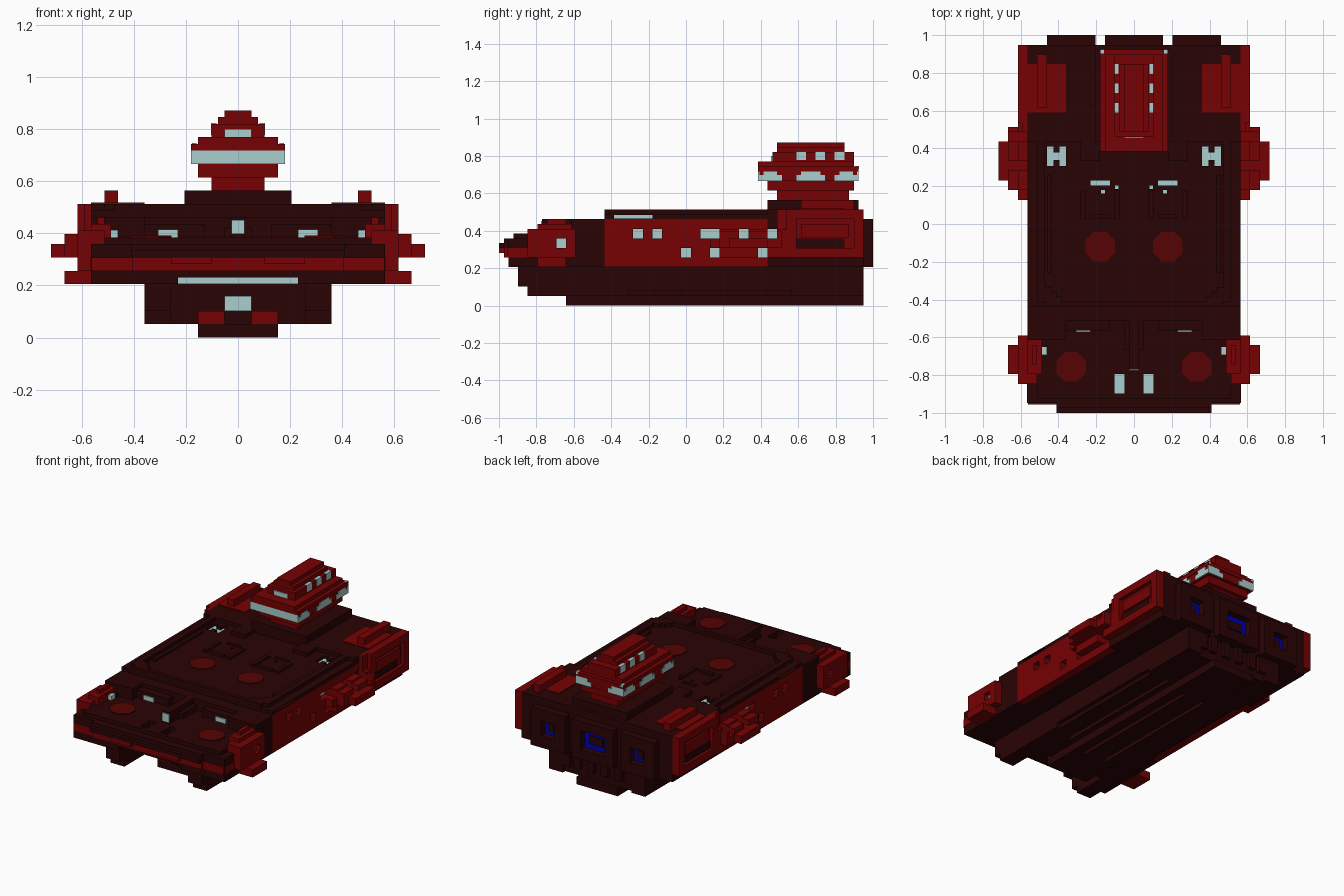
import bpy, math

cube = bpy.data.objects.get("Cube")
if cube:
    bpy.data.objects.remove(cube)

V = 2 / 78       # one grid cell
T = 0.25         # plate thickness in cells


def material(name, r, g, b):
    m = bpy.data.materials.new(name)
    m.use_nodes = True
    m.diffuse_color = (r, g, b, 1)
    m.node_tree.nodes["Principled BSDF"].inputs["Base Color"].default_value = (r, g, b, 1)
    return m


DARK = material("dark maroon", .023, .001, .0012)
RED = material("hull red", .18, .0005, .001)
PAD = material("pad red", .095, .001, .001)
GLASS = material("pale glass", .4, .62, .62)
BLUE = material("engine blue", .0, .0, .42)


def box(name, mat, x, y, z, mirror=False):
    """Axis aligned block given as ranges in cells; x mirrored if asked."""
    sides = [x, (-x[1], -x[0])] if mirror else [x]
    verts, faces = [], []
    for side in sides:
        n = len(verts)
        verts += [(a * V, b * V, c * V) for a in side for b in y for c in z]
        quads = ((0, 1, 3, 2), (4, 6, 7, 5), (0, 4, 5, 1), (2, 3, 7, 6), (0, 2, 6, 4), (1, 5, 7, 3))
        faces += [[n + i for i in q] for q in quads]
    mesh = bpy.data.meshes.new(name)
    mesh.from_pydata(verts, [], faces)
    mesh.materials.append(mat)
    ob = bpy.data.objects.new(name, mesh)
    bpy.context.collection.objects.link(ob)
    return ob


def core(name, mat, half, y, z):
    return box(name, mat, (-half, half), y, z)


def pair(name, mat, x, y, z):
    return box(name, mat, x, y, z, True)


def cut(targets, x, y, z):
    """Cut a mirrored opening into the given parts."""
    cutter = box("cutter", targets[0].data.materials[0], x, y, z, True)
    for ob in targets:
        mod = ob.modifiers.new("opening", "BOOLEAN")
        mod.operation = "DIFFERENCE"
        mod.solver = "EXACT"
        mod.object = cutter
        bpy.context.view_layer.objects.active = ob
        bpy.ops.object.modifier_apply(modifier=mod.name)
    bpy.data.objects.remove(cutter)


def frame(name, mat, x, z, y, rim, mirror=False):
    """Rectangular frame facing along y."""
    box(name + "_bottom", mat, x, y, (z[0], z[0] + rim), mirror)
    box(name + "_top", mat, x, y, (z[1] - rim, z[1]), mirror)
    inner = (z[0] + rim, z[1] - rim)
    box(name + "_inner", mat, (x[0], x[0] + rim), y, inner, mirror)
    box(name + "_outer", mat, (x[1] - rim, x[1]), y, inner, mirror)


def pad(name, x, y, z):
    for s in (-1, 1):
        bpy.ops.mesh.primitive_cylinder_add(vertices=8, radius=3.3 * V, depth=T * V,
            location=(s * x * V, y * V, (z + T / 2) * V), rotation=(0, 0, math.pi / 8))
        bpy.context.object.name = name
        bpy.context.object.data.materials.append(PAD)


# Main hull and deck
core("main_hull", DARK, 20, (-20, 37), (8, 18))
main_deck = core("main_deck", DARK, 20, (-17, 17), (18, 19))
aft_hull = core("aft_hull", DARK, 22, (17, 37), (8, 20))
pair("shoulder", DARK, (14, 22), (-24, -17), (8, 18))
side_wall = pair("side_wall", RED, (20, 22), (-17, 19), (8, 18))
deck_edge = pair("deck_edge", DARK, (20, 22), (-17, 17), (18, 19))
pair("deck_rim", DARK, (18.5, 20), (-16, 18), (19, 20))
core("front_rim", DARK, 14, (-17, -16), (19, 20))
for i in range(4):
    pair("corner_step", DARK, (14 + i, 18.5), (-17 + i, -16 + i), (19, 20))
cut([deck_edge], (20.4, 23), (-15, -7), (18.2, 18.9))
pair("rim_window", GLASS, (20.3, 20.5), (-15, -7), (18.2, 18.9))

# Raised deck ribs
pair("long_rib", DARK, (17, 18), (-10, 10), (19, 19.6))
pair("inner_rib", DARK, (3, 4), (1, 7), (19, 19.6))
pair("cross_rib", DARK, (5, 9), (1, 2), (19, 19.6))
pair("outer_rib", DARK, (10, 11), (1, 7), (19, 19.6))
pair("tower_step", DARK, (7, 11), (13, 17), (19, 20))

# Sunken deck lights: x range, y range
for x, y in (((14, 15.4), (12, 16)), ((16.6, 18), (12, 16)), ((15.4, 16.6), (13.2, 14.8)),
             ((5, 9), (8, 9)), ((3.2, 3.9), (7.2, 8)), ((6, 6.8), (6.3, 7))):
    cut([main_deck], x, y, (17.9, 20))
    pair("deck_light", GLASS, x, y, (18, 18 + T))

# Bow
bow = core("bow", DARK, 22, (-37, -20), (8, 14))
bow_deck = core("bow_deck", DARK, 20, (-36, -20), (14, 15))
core("bow_stripe", RED, 21.9, (-37 - T, -36), (10, 12))
pair("side_stripe", RED, (21.5, 22.1), (-37, -33), (10, 12))
core("bow_lip", DARK, 16, (-39, -36), (12, 13))
pair("bow_lip_red", RED, (4, 10), (-39, -37), (11, 12))
core("bow_lip_stripe", RED, 15.9, (-38, -37), (10, 12))
core("bow_upper_lip", DARK, 16, (-38, -36), (12, 14))
core("lookout", DARK, 1, (-30, -20), (15, 18))
core("lookout_window", GLASS, 1, (-30 - T, -30), (15.5, 17.6))
pair("lookout_brace", DARK, (1, 2), (-26, -20), (15, 16.5))
pair("bow_rib", DARK, (5, 14), (-22, -20), (15, 17))
pair("step_window", GLASS, (9, 12), (-22 - T, -22), (15, 16.2))
cut([bow], (-9, 9), (-38, -24), (7, 9))
core("bow_light_strip", GLASS, 9, (-24 - T, -24), (8, 9))
cut([bow, bow_deck], (2, 4), (-35, -31), (13, 17))
pair("bow_deck_window", GLASS, (2, 4), (-35, -31), (13, 13 + T))
pad("bow_pad", 13, -29.5, 15)
pad("deck_pad", 7, -4.7, 19)

# Bow gun sponsons
gun_base = pair("gun_base", RED, (20, 24), (-33, -23), (10, 16))
pair("gun_top", RED, (19, 22), (-31, -24), (14, 17))
pair("gun_shelf", DARK, (18, 19), (-26.5, -23), (15, 16))
pair("gun_barrel", RED, (22, 26), (-31, -25), (8, 10))
pair("gun_cap", RED, (20, 21), (-29, -25), (17, 18))
cut([gun_base], (22.5, 25), (-27, -25), (12, 14))
pair("gun_window", GLASS, (22.5, 22.5 + T), (-27, -25), (12, 14))
pair("gun_light", GLASS, (18, 19), (-27, -25.4), (15, 16.1))

# Midship side sponsons
sponsons = [pair("sponson_base", RED, (22, 24), (5, 21), (10, 16)),
            pair("sponson_middle", RED, (24, 26), (7, 20), (12, 15.5)),
            pair("sponson_tip", RED, (26, 28), (9, 17), (12, 14))]

# Sunken side windows: start and end along the side, lower edge
for a, b, low in ((-11, -9, 14), (-7, -5, 14), (3, 7, 14), (11, 13, 14), (17, 19, 14),
                  (-1, 1, 10), (5, 7, 10), (15, 17, 10)):
    cut([side_wall, aft_hull] + sponsons, (19.5, 29), (a, b), (low, low + 2))
    pair("side_window", GLASS, (20, 20 + T), (a, b), (low, low + 2))

# Aft side armour with a recessed panel
pair("armour_back", RED, (22, 23), (19, 37), (10, 20))
pair("armour_top", RED, (23, 24), (21, 37), (18, 20))
pair("armour_bottom", RED, (23, 24), (21, 37), (10, 12))
pair("armour_front", RED, (23, 24), (21, 23), (12, 18))
pair("armour_rear", RED, (23, 24), (35, 37), (12, 18))
pair("armour_panel", RED, (23, 23.6), (24, 34), (14.2, 17))
pair("armour_slot", DARK, (23, 23.2), (23, 33), (12, 14))
pair("aft_deck_plate", RED, (14, 22), (23, 33), (20, 20 + T))
pair("aft_fin", RED, (18, 20), (24, 35), (20, 22))

# Lower hull, pontoon noses and keel
lower_hull = core("lower_hull", DARK, 10, (-24, 36), (2, 8))
pontoon = pair("pontoon", DARK, (10, 14), (-33, 37), (2, 8))
pair("pontoon_nose", DARK, (10, 14), (-35, -33), (4, 8))
keel = core("keel", DARK, 6, (-25, 37), (0, 2))
pair("keel_red_block", RED, (2, 6), (-25, -24), (2, 4))
core("lower_window", GLASS, 2, (-24 - T, -24), (4, 6.2))
cut([pontoon], (13, 15), (-12, 22), (1, 3))
cut([keel], (2.5, 3.5), (-15, 22), (-1, 1))
cut([lower_hull], (7.5, 8.5), (-15, 22), (1, 3))

# Stern engines
frame("main_engine", DARK, (-6, 6), (8, 18), (37, 39), 2.5)
core("main_glow", BLUE, 3.5, (37, 37 + T), (10.5, 15.5))
core("main_engine_core", DARK, 2, (37, 37.6), (12, 14))
frame("side_engine", DARK, (8, 18), (8, 18), (37, 39), 3, True)
pair("side_glow", BLUE, (11, 15), (37, 37 + T), (11, 15))
pair("side_engine_core", DARK, (12.2, 13.8), (37, 37.6), (12, 14))
for x in (1, 5, 8):
    pair("stern_vent", DARK, (x, x + 2), (36, 37), (4, 8))

# Command tower, stacked tiers: half width, back to front range, height range
core("tower_base", DARK, 8, (17, 36), (20, 22))
for name, half, y, z in (("neck", 4, (19, 34), (22, 24)), ("collar", 6, (17, 35), (24, 26)),
                         ("bridge", 6.8, (15.3, 35.8), (26, 28)), ("bridge_roof", 7, (15, 36), (28, 29)),
                         ("upper_tier", 6, (15, 35), (29, 30)), ("cabin", 4, (18, 35), (30, 32)),
                         ("cabin_roof", 3, (19, 33), (32, 33)), ("crown", 2, (19, 33), (33, 34))):
    core("tower_" + name, RED, half, y, z)
core("bridge_front_glass", GLASS, 7, (15, 15.3), (26, 28))
pair("bridge_rear_glass", GLASS, (2.5, 7), (35.7, 36), (26, 27.2))
pair("bridge_rear_glass_top", GLASS, (3.5, 7), (35.7, 36), (27.2, 28))
for a, b in ((15.2, 20), (23, 29), (31, 35.8)):
    pair("bridge_side_glass", GLASS, (6.8, 7.05), (a, b), (26, 27.2))
    pair("bridge_side_glass_top", GLASS, (6.8, 7.05), (a + 1, b - 1), (27.2, 28))
for a in (23, 27, 31):
    pair("cabin_window", GLASS, (3.2, 4.05), (a, a + 2), (30.3, 32.1))
core("cabin_front_glass", GLASS, 2, (18 - T, 18), (30, 31.2))
pair("tower_tail_light", GLASS, (6.2, 6.9), (35.2, 36.05), (28.5, 29.1))
